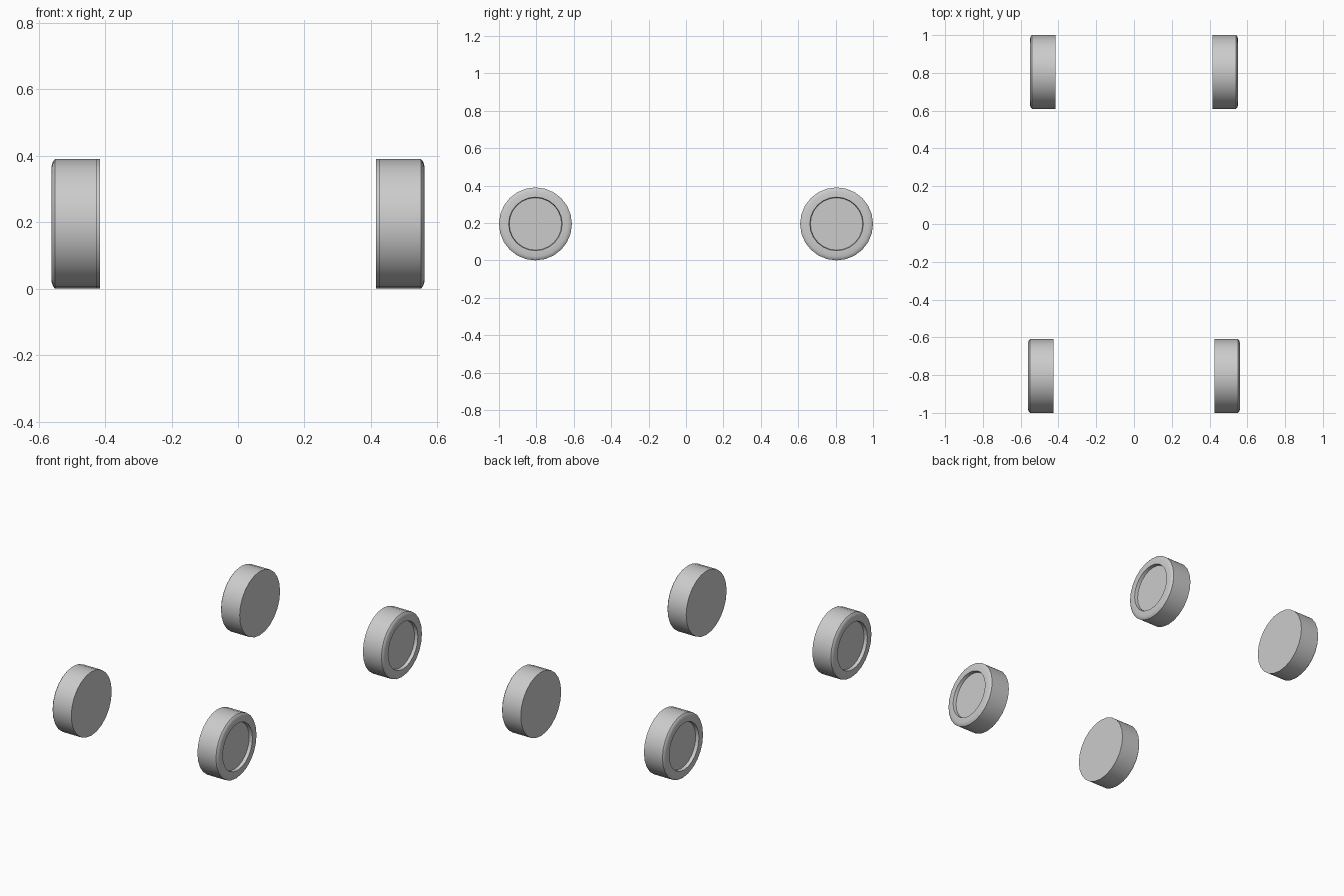
import bpy, bmesh, math

if "Cube" in bpy.data.objects:
    bpy.data.objects.remove(bpy.data.objects["Cube"])

SIDES = 24
R = 0.195
WIDTH = 0.135

# Half profile of a wheel: (distance outward from inner face, radius)
PROFILE = [
    (0.0, R),                 # plain inner face
    (WIDTH - 0.010, R),       # tread
    (WIDTH - 0.004, 0.188),   # rounded outer shoulder
    (WIDTH, 0.175),
    (WIDTH, 0.143),           # lip of the hub recess
    (WIDTH - 0.020, 0.140),   # recessed hub floor
]


def wheel(name, x_inner, y, side):
    bm = bmesh.new()
    rings = []
    for d, r in PROFILE:
        ring = []
        for i in range(SIDES):
            a = 2 * math.pi * i / SIDES
            ring.append(bm.verts.new((side * d, r * math.cos(a), r * math.sin(a))))
        rings.append(ring)
    for a, b in zip(rings, rings[1:]):
        for i in range(SIDES):
            j = (i + 1) % SIDES
            bm.faces.new((a[i], a[j], b[j], b[i]))
    bm.faces.new(rings[0])
    bm.faces.new(rings[-1])
    bmesh.ops.recalc_face_normals(bm, faces=bm.faces)
    mesh = bpy.data.meshes.new(name)
    bm.to_mesh(mesh)
    bm.free()
    ob = bpy.data.objects.new(name, mesh)
    ob.location = (side * x_inner, y, R)
    bpy.context.collection.objects.link(ob)
    bpy.ops.object.select_all(action='DESELECT')
    ob.select_set(True)
    bpy.context.view_layer.objects.active = ob
    bpy.ops.object.shade_smooth_by_angle(angle=math.radians(40))


# Front axle is slightly wider than the rear axle
for label, x_inner, y in (("front", 0.426, -0.805), ("rear", 0.416, 0.805)):
    for hand, side in (("left", -1), ("right", 1)):
        wheel(f"{label}_{hand}_wheel", x_inner, y, side)
